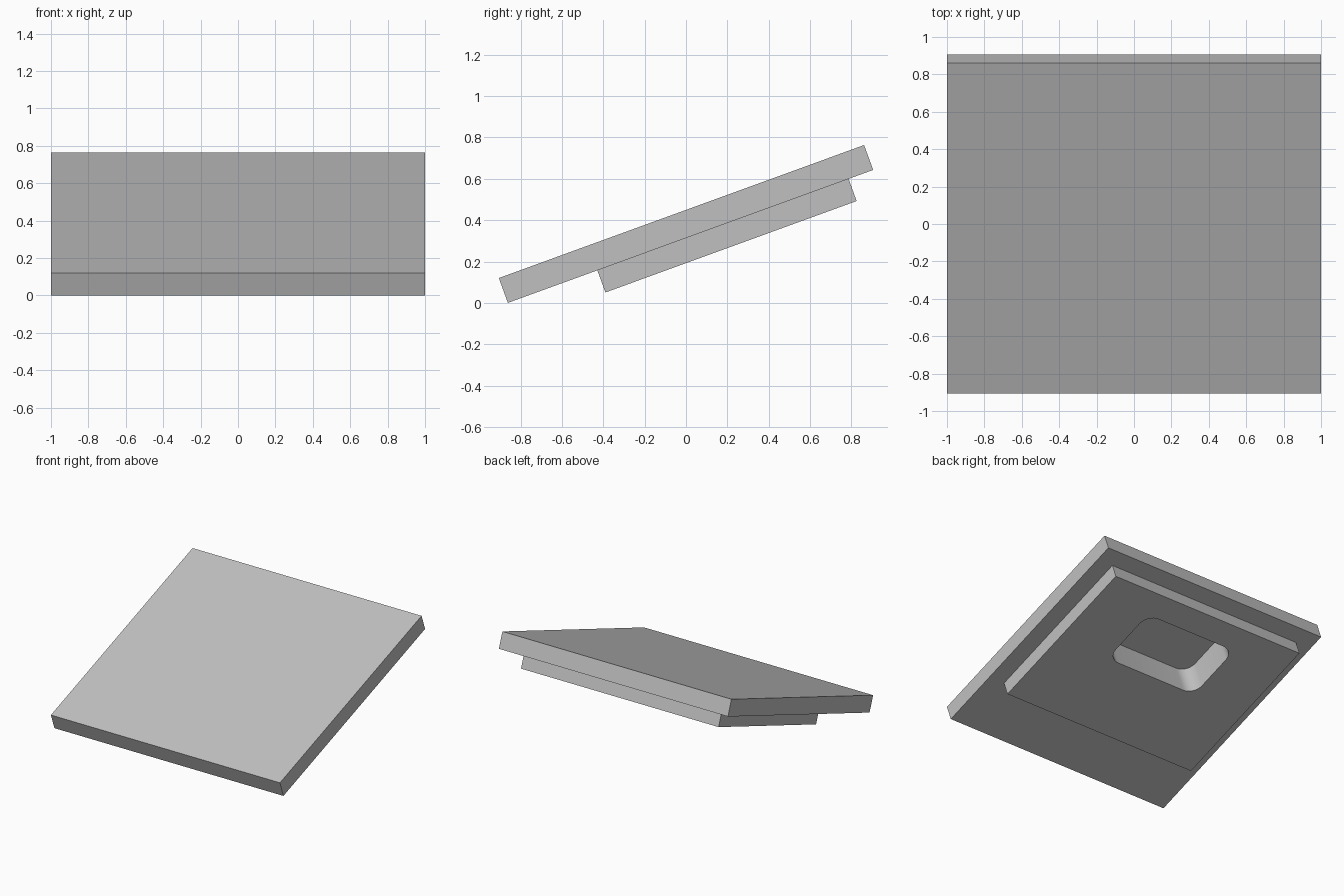
import bpy
import bmesh
from math import radians, sin, cos, pi
from mathutils import Matrix

cube = bpy.data.objects.get("Cube")
if cube:
    bpy.data.objects.remove(cube, do_unlink=True)

TILT = radians(20)
LENGTH, THICK = 1.88, 0.128
BACK_THICK = 0.114

# Local frame: y runs up the slope, z is the panel normal, z = 0 under the slab
PLACE = (Matrix.Translation((0, THICK * sin(TILT) / 2, LENGTH / 2 * sin(TILT)))
         @ Matrix.Rotation(TILT, 4, "X"))

grey = bpy.data.materials.new("plain grey")
grey.use_nodes = True
colour = (0.53, 0.53, 0.53, 1)
grey.diffuse_color = colour
grey.node_tree.nodes["Principled BSDF"].inputs["Base Color"].default_value = colour


def outline(width, length, radius=0, steps=8):
    """Rectangle corners, rounded when a radius is given."""
    if not radius:
        w, h = width / 2, length / 2
        return [(w, h), (-w, h), (-w, -h), (w, -h)]
    points = []
    for quarter, (sx, sy) in enumerate([(1, 1), (-1, 1), (-1, -1), (1, -1)]):
        for i in range(steps + 1):
            a = (quarter + i / steps) * pi / 2
            points.append((sx * (width / 2 - radius) + radius * cos(a),
                           sy * (length / 2 - radius) + radius * sin(a)))
    return points


def prism(name, points, y, bottom, top):
    """Extrude an outline along the panel normal."""
    bm = bmesh.new()
    base = bm.faces.new([bm.verts.new((px, py + y, bottom)) for px, py in points])
    up = bmesh.ops.extrude_face_region(bm, geom=[base])["geom"]
    verts = [g for g in up if isinstance(g, bmesh.types.BMVert)]
    bmesh.ops.translate(bm, verts=verts, vec=(0, 0, top - bottom))
    bmesh.ops.recalc_face_normals(bm, faces=bm.faces)
    mesh = bpy.data.meshes.new(name)
    bm.to_mesh(mesh)
    bm.free()
    mesh.materials.append(grey)
    obj = bpy.data.objects.new(name, mesh)
    bpy.context.collection.objects.link(obj)
    obj.matrix_world = PLACE
    return obj


# Main slab and the smaller plate beneath it
slab = prism("panel_slab", outline(2, LENGTH), 0, 0, THICK)
plate = prism("back_plate", outline(1.726, 1.293), 0.167, -BACK_THICK, 0)

# Rounded pocket cut from below, leaving a thin skin on top
cutter = prism("pocket_cutter", outline(0.81, 0.48, 0.1), 0.375,
               -BACK_THICK - 0.1, THICK - 0.01)
cutter.hide_render = True

for obj in (slab, plate):
    mod = obj.modifiers.new("pocket", "BOOLEAN")
    mod.operation = "DIFFERENCE"
    mod.solver = "EXACT"
    mod.object = cutter
    bpy.ops.object.select_all(action="DESELECT")
    obj.select_set(True)
    bpy.context.view_layer.objects.active = obj
    bpy.ops.object.modifier_apply(modifier=mod.name)
    bpy.ops.object.shade_smooth_by_angle(angle=radians(30))

bpy.data.objects.remove(cutter, do_unlink=True)
